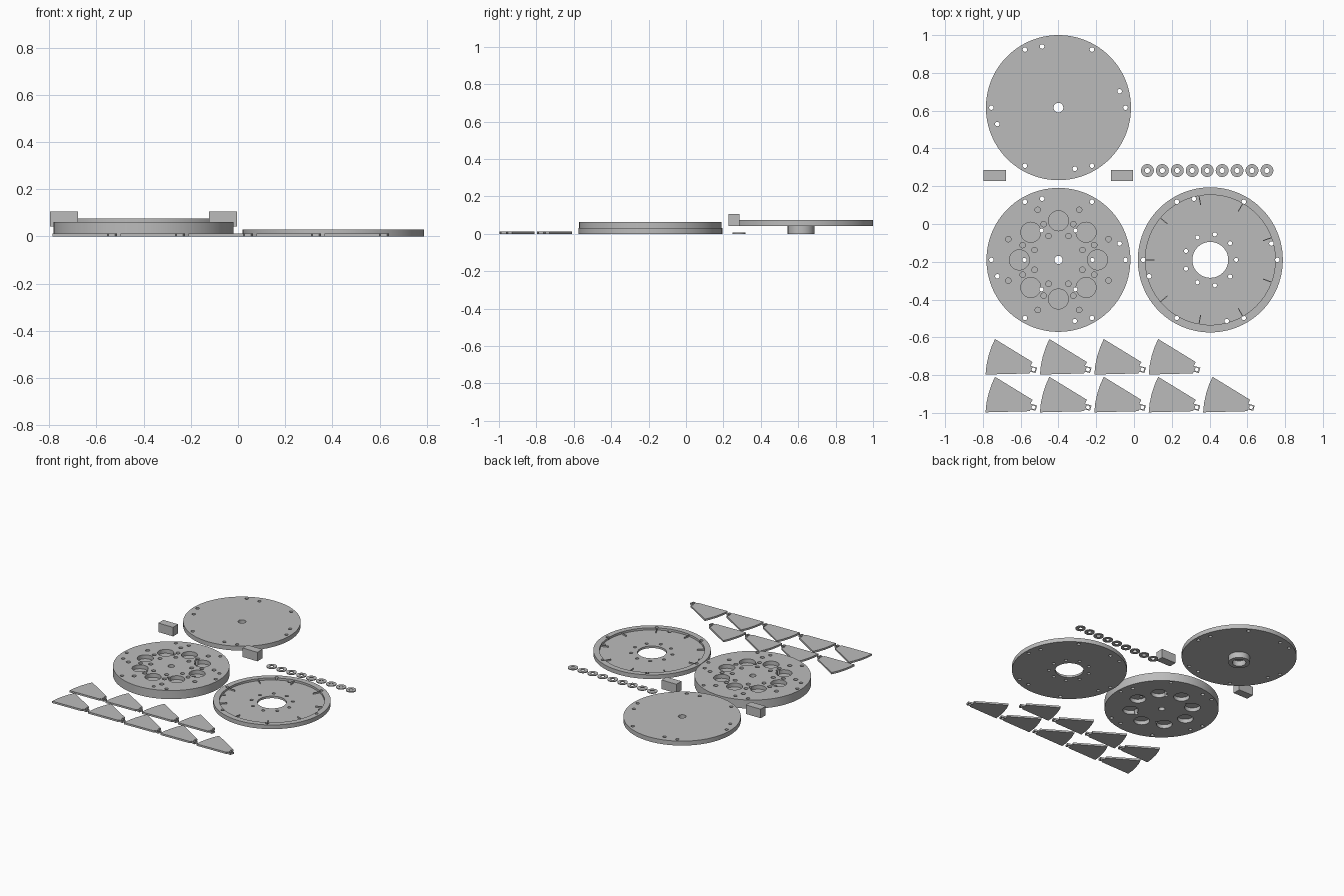
import bpy, bmesh, math
from mathutils import Vector, Matrix

cube = bpy.data.objects.get("Cube")
if cube:
    bpy.data.objects.remove(cube)

grey = bpy.data.materials.new("plain grey")
grey.use_nodes = True
grey.diffuse_color = (0.5, 0.5, 0.5, 1)
grey.node_tree.nodes["Principled BSDF"].inputs["Base Color"].default_value = (0.5, 0.5, 0.5, 1)


def make_object(name, bm, location=(0, 0, 0)):
    bmesh.ops.recalc_face_normals(bm, faces=bm.faces)
    mesh = bpy.data.meshes.new(name)
    bm.to_mesh(mesh)
    bm.free()
    mesh.materials.append(grey)
    obj = bpy.data.objects.new(name, mesh)
    obj.location = location
    bpy.context.collection.objects.link(obj)
    return obj


def add_cylinder(bm, radius, z0, z1, at=(0, 0), sides=32):
    bmesh.ops.create_cone(bm, cap_ends=True, segments=sides, radius1=radius, radius2=radius,
                          depth=z1 - z0, matrix=Matrix.Translation((at[0], at[1], (z0 + z1) / 2)))


def cylinder(name, radius, z0, z1, location=(0, 0, 0), sides=96):
    bm = bmesh.new()
    add_cylinder(bm, radius, z0, z1, sides=sides)
    return make_object(name, bm, location)


def ring_of(count, radius, start=0):
    """Points evenly spaced on a circle; start is in degrees."""
    step = math.tau / count
    return [(radius * math.cos(math.radians(start) + i * step),
             radius * math.sin(math.radians(start) + i * step)) for i in range(count)]


def boolean(obj, other, operation):
    mod = obj.modifiers.new("cut", "BOOLEAN")
    mod.operation = operation
    mod.solver = "EXACT"
    mod.object = other
    bpy.context.view_layer.objects.active = obj
    bpy.ops.object.modifier_apply(modifier=mod.name)
    bpy.data.objects.remove(other)


def drill(obj, points, radius, z0=-0.1, z1=0.2, sides=24):
    bm = bmesh.new()
    for p in points:
        add_cylinder(bm, radius, z0, z1, p, sides)
    boolean(obj, make_object("cutter", bm, obj.location), "DIFFERENCE")


def smooth(obj):
    bpy.ops.object.select_all(action="DESELECT")
    obj.select_set(True)
    bpy.context.view_layer.objects.active = obj
    bpy.ops.object.shade_smooth_by_angle(angle=math.radians(30))


def copies(obj, name, offsets):
    for i, (dx, dy) in enumerate(offsets, 2):
        dup = bpy.data.objects.new(f"{name}_{i}", obj.data)
        dup.location = obj.location + Vector((dx, dy, 0))
        bpy.context.collection.objects.link(dup)


RIM_HOLES = ring_of(6, 0.355) + ring_of(4, 0.335, 15)
CENTRE = [(0, 0)]

# Cover plate with a hollow hub underneath
cover = cylinder("cover_plate", 0.384, 0.043, 0.075, (-0.4, 0.616, 0))
boolean(cover, cylinder("hub", 0.072, 0, 0.05, cover.location, 48), "UNION")
drill(cover, RIM_HOLES, 0.012)
drill(cover, CENTRE, 0.026)
drill(cover, CENTRE, 0.045, -0.1, 0.04, 40)
smooth(cover)

# Rotor body with round pockets on both faces
rotor = cylinder("rotor_body", 0.381, 0, 0.062, (-0.4, -0.19, 0))
big = ring_of(8, 0.207)
drill(rotor, big, 0.053, 0.034, 0.2, 40)
drill(rotor, big, 0.053, -0.1, 0.028, 40)
for radius in (0.137, 0.205, 0.287):
    drill(rotor, ring_of(8, radius, 22.5), 0.0145, 0.034)
drill(rotor, RIM_HOLES, 0.012)
drill(rotor, ring_of(6, 0.18), 0.011)
drill(rotor, CENTRE, 0.022)
smooth(rotor)

# Shallow tray with raised rim
tray = cylinder("tray_ring", 0.384, 0, 0.03, (0.404, -0.19, 0))
drill(tray, CENTRE, 0.344, 0.015, 0.2, 96)
drill(tray, CENTRE, 0.095, sides=48)
drill(tray, ring_of(9, 0.137), 0.011)
drill(tray, RIM_HOLES, 0.012)
smooth(tray)

# Small radial ribs inside the tray rim
bm = bmesh.new()
for i in range(9):
    turn = Matrix.Rotation(math.radians(20 + 40 * i), 4, "Z")
    place = turn @ Matrix.Translation((0.321, 0, 0.019)) @ Matrix.Diagonal((0.05, 0.005, 0.012, 1))
    bmesh.ops.create_cube(bm, size=1, matrix=place)
make_object("tray_ribs", bm, tray.location)

# Spacer blocks
for name, x in (("right_block", -0.737), ("left_block", -0.064)):
    bm = bmesh.new()
    bmesh.ops.create_cube(bm, size=1, matrix=Matrix.Diagonal((0.118, 0.058, 0.065, 1)))
    make_object(name, bm, (x, 0.257, 0.0735))

# Row of washers
washer = cylinder("washer_1", 0.034, 0, 0.006, (0.071, 0.283, 0), 32)
drill(washer, CENTRE, 0.0135)
smooth(washer)
copies(washer, "washer", [(0.0791 * i, 0) for i in range(1, 9)])

# Blade: curved outer edge, straight sides and a drilled tab
outline = [(0, 0), (0.005, 0.05), (0.016, 0.1), (0.032, 0.148), (0.05, 0.188),
           (0.249, 0.066), (0.238, 0.046), (0.273, 0.036), (0.265, 0.008),
           (0.238, 0.015), (0.233, 0.006)]
bm = bmesh.new()
face = bm.faces.new([bm.verts.new((x, y, 0)) for x, y in outline])
top = bmesh.ops.extrude_face_region(bm, geom=[face])["geom"]
bmesh.ops.translate(bm, vec=(0, 0, 0.013),
                    verts=[v for v in top if isinstance(v, bmesh.types.BMVert)])
blade = make_object("blade_1", bm, (-0.786, -0.997, 0))
drill(blade, [(0.254, 0.027)], 0.01)
smooth(blade)
copies(blade, "blade", [(0.288 * i, 0.2 * row) for row in range(2)
                        for i in range(5 - row) if i + row > 0])
